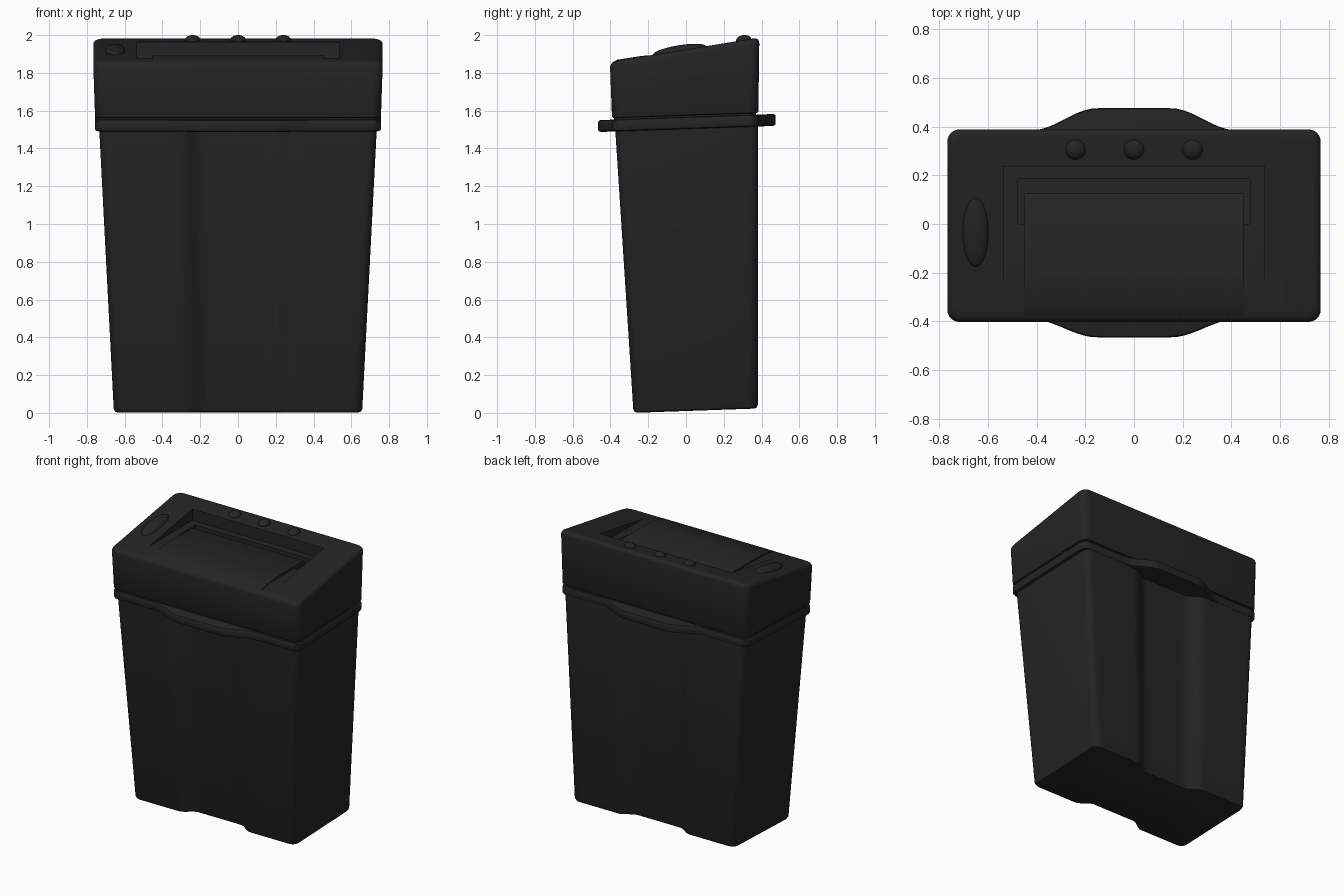
import bpy, bmesh, math
from mathutils import Vector

if "Cube" in bpy.data.objects:
    bpy.data.objects.remove(bpy.data.objects["Cube"])

TILT = 0.035                      # slight lean of base and rim
SLOPE, TOP = 0.163, 1.924         # sloped lid plane: z = TOP + SLOPE * y

mat = bpy.data.materials.new("black_plastic")
mat.diffuse_color = (0.018, 0.018, 0.018, 1)
mat.use_nodes = True
mat.node_tree.nodes["Principled BSDF"].inputs["Base Color"].default_value = mat.diffuse_color


def finish(ob, angle=35):
    ob.data.materials.clear()
    ob.data.materials.append(mat)
    bpy.ops.object.select_all(action='DESELECT')
    ob.select_set(True)
    bpy.context.view_layer.objects.active = ob
    bpy.ops.object.shade_smooth_by_angle(angle=math.radians(angle))


def make(name, bm):
    bmesh.ops.recalc_face_normals(bm, faces=bm.faces[:])
    me = bpy.data.meshes.new(name)
    bm.to_mesh(me)
    bm.free()
    ob = bpy.data.objects.new(name, me)
    bpy.context.collection.objects.link(ob)
    return ob


def swell(x, flat, end):
    """1 in the middle, easing to 0 at |x| = end."""
    t = min(max((abs(x) - flat) / (end - flat), 0), 1)
    return 0.5 + 0.5 * math.cos(math.pi * t)


def outline(w, y0, y1, r, front=0, back=0, flat=0.15, end=0.42, n=48, arc=6):
    """Rounded rectangle whose front and back edges may bulge outward."""
    pts = []
    corners = [(-w + r, y0 + r, 180), (w - r, y0 + r, 270),
               (w - r, y1 - r, 0), (-w + r, y1 - r, 90)]
    for i, (cx, cy, a0) in enumerate(corners):
        for k in range(arc + 1):
            a = math.radians(a0 + 90 * k / arc)
            pts.append((cx + r * math.cos(a), cy + r * math.sin(a)))
        if i in (0, 2) and (front or back):
            for k in range(1, n):
                x = (w - r) * (2 * k / n - 1)
                s = swell(x, flat, end)
                pts.append((x, y0 - front * s) if i == 0 else (-x, y1 + back * s))
    return pts


def loft(name, levels):
    """Each level: (outline points, z at y=0, slope in y)."""
    bm = bmesh.new()
    rings = [[bm.verts.new((x, y, z + s * y)) for x, y in pts] for pts, z, s in levels]
    n = len(rings[0])
    for a, b in zip(rings, rings[1:]):
        for i in range(n):
            j = (i + 1) % n
            bm.faces.new((a[i], a[j], b[j], b[i]))
    bm.faces.new(rings[0][::-1])
    bm.faces.new(rings[-1])
    return make(name, bm)


def box(name, x, y0, y1, z0, z1):
    bm = bmesh.new()
    bmesh.ops.create_cube(bm, size=1)
    for v in bm.verts:
        v.co = Vector((v.co.x * 2 * x, (y0 + y1) / 2 + v.co.y * (y1 - y0),
                       (z0 + z1) / 2 + v.co.z * (z1 - z0)))
    return make(name, bm)


# Tapered bin body with a vertical channel in front and back
levels = []
for t, inset in ((0, 0.02), (0.003, 0.007), (0.013, 0.0), (1, 0.0)):
    w = 0.657 + 0.078 * t - inset
    y0 = -0.278 - 0.097 * t + inset
    levels.append((outline(w, y0, 0.38 - inset, 0.045, -0.058, -0.058, 0.17, 0.29),
                   0.01 + 1.51 * t, TILT))
finish(loft("bin_body", levels))

# Rim band with a curved grip at front and back
levels = []
for z, inset in ((1.503, 0.015), (1.507, 0.004), (1.515, 0), (1.556, 0),
                 (1.563, 0.004), (1.566, 0.012)):
    levels.append((outline(0.757 - inset, -0.392 + inset, 0.385 - inset, 0.05, 0.073, 0.09),
                   z, TILT))
finish(loft("rim_band", levels))

# Lid with rounded shoulders and sloped top
levels = []
for z, inset in ((1.55, 0.012), (1.574, 0.012), (1.577, 0.003), (1.583, 0)):
    levels.append((outline(0.757 - inset, -0.392 + inset, 0.383 - inset, 0.05), z, TILT))
for k in range(6):
    a = math.radians(18 * k)
    inset, drop = 0.03 * (1 - math.cos(a)), 0.03 * (1 - math.sin(a))
    levels.append((outline(0.766 - inset, -0.402 + inset, 0.388 - inset, 0.05),
                   TOP - drop, SLOPE))
lid = loft("lid", levels)

# Wedge-shaped recess and the slot behind the flap
for cutter in (box("recess_cutter", 0.535, -0.36, 0.235, 1.88, 2.2),
               box("slot_cutter", 0.475, 0.0, 0.185, 1.845, 2.1)):
    m = lid.modifiers.new(cutter.name, 'BOOLEAN')
    m.operation, m.solver, m.object = 'DIFFERENCE', 'EXACT', cutter
    bpy.context.view_layer.objects.active = lid
    bpy.ops.object.modifier_apply(modifier=m.name)
    bpy.data.objects.remove(cutter, do_unlink=True)
finish(lid)

# Flap covering the opening
profile = [(-0.376, 1.84), (-0.376, 1.862), (-0.368, 1.869), (-0.24, 1.889),
           (-0.21, 1.892), (-0.17, 1.893), (0.115, 1.893), (0.125, 1.888), (0.125, 1.84)]
bm = bmesh.new()
sides = [[bm.verts.new((x, y, z)) for y, z in profile] for x in (-0.452, 0.452)]
for i in range(len(profile)):
    j = (i + 1) % len(profile)
    bm.faces.new((sides[0][i], sides[0][j], sides[1][j], sides[1][i]))
bm.faces.new(sides[0])
bm.faces.new(sides[1][::-1])
finish(make("flap", bm))


# Domed studs along the back and the oval latch knob
def dome(name, x, y, size):
    bpy.ops.mesh.primitive_uv_sphere_add(
        segments=32, ring_count=16, location=(x, y, TOP + SLOPE * y),
        rotation=(math.atan(SLOPE), 0, 0))
    ob = bpy.context.object
    ob.name, ob.scale = name, size
    finish(ob)


for name, x in (("left_stud", -0.24), ("middle_stud", 0), ("right_stud", 0.24)):
    dome(name, x, 0.305, (0.041, 0.041, 0.026))
dome("latch_knob", -0.65, -0.035, (0.053, 0.142, 0.028))
